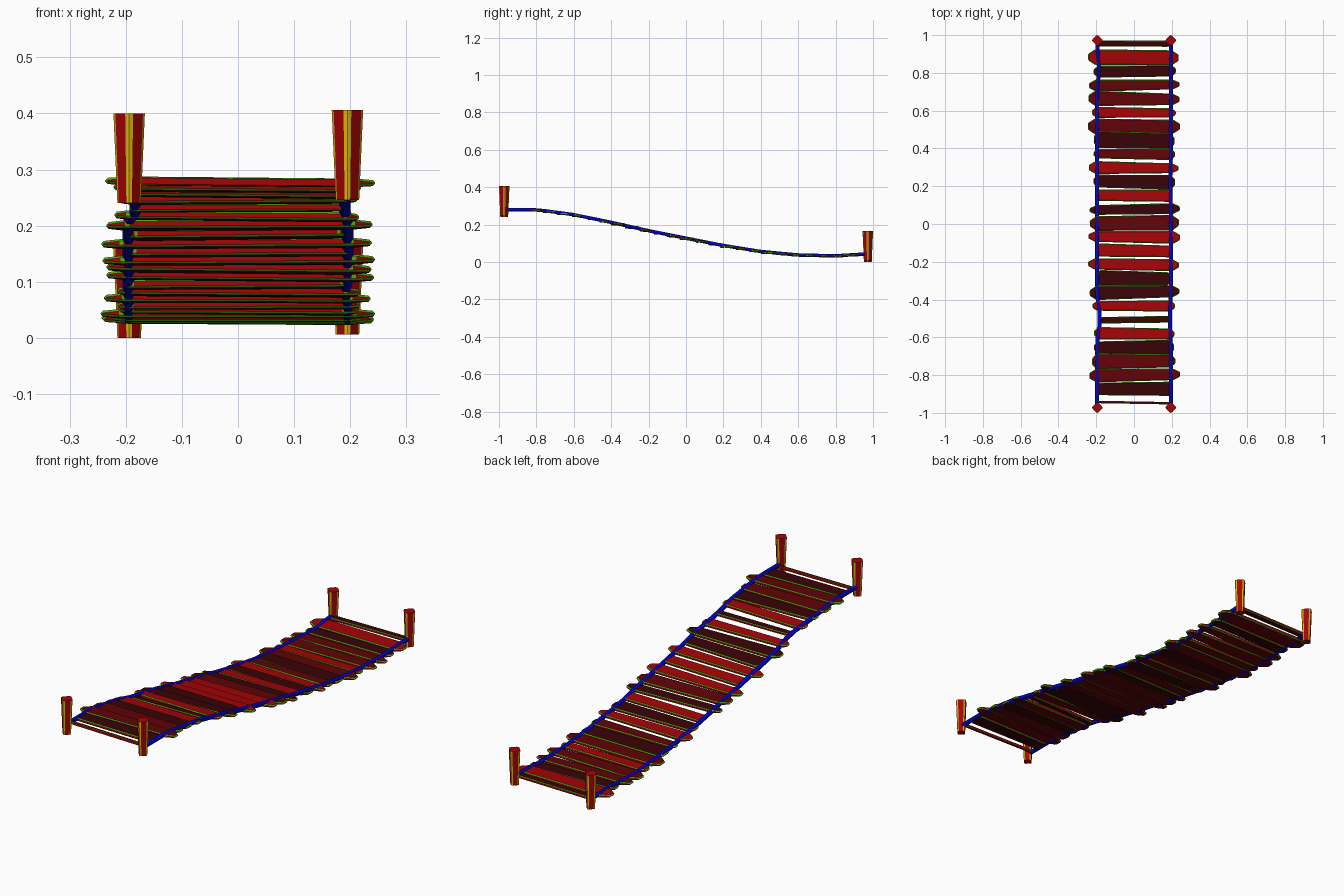
import bpy, bmesh, math, random
from mathutils import Matrix, Vector

random.seed(4)
cube = bpy.data.objects.get("Cube")
if cube:
    bpy.data.objects.remove(cube)


def material(name, r, g, b):
    m = bpy.data.materials.new(name)
    m.use_nodes = True
    m.diffuse_color = (r, g, b, 1)
    m.node_tree.nodes["Principled BSDF"].inputs["Base Color"].default_value = (r, g, b, 1)
    return m


BRIGHT = material("bright red wood", 0.38, 0.001, 0.002)
MID = material("deep red wood", 0.12, 0.001, 0.002)
DARK = material("dark red wood", 0.04, 0.001, 0.002)
GREEN = material("green worn edge", 0.10, 0.42, 0.004)
YELLOW = material("yellow post edge", 0.76, 0.48, 0.004)
BLUE = material("blue rope", 0.001, 0.001, 0.50)
# Top, side and underside colour of each kind of board
TONES = {"B": (BRIGHT, BRIGHT, MID), "M": (MID, BRIGHT, MID), "D": (DARK, BRIGHT, DARK)}

# Height of the sagging deck, sampled at even steps along y
HEIGHTS = [0.278, 0.278, 0.251, 0.21, 0.165, 0.125, 0.086, 0.054, 0.035, 0.031, 0.043]


def deck_height(y):
    t = min(max((y + 1) * 5, 0), 9.999)
    i = int(t)
    return HEIGHTS[i] + (HEIGHTS[i + 1] - HEIGHTS[i]) * (t - i)


def finish(bm, name, mats):
    mesh = bpy.data.meshes.new(name)
    bmesh.ops.recalc_face_normals(bm, faces=bm.faces)
    bm.to_mesh(mesh)
    bm.free()
    for m in mats:
        mesh.materials.append(m)
    obj = bpy.data.objects.new(name, mesh)
    bpy.context.collection.objects.link(obj)
    return obj


def plank(name, y, depth, reach, shoulder, tone, thick=0.016):
    """Board with tapered ends and chamfered, worn edges."""
    def vary(a):
        return random.uniform(-a, a)
    hl = depth / 2 * (1 + vary(0.18))
    hr = depth / 2 * (1 + vary(0.18))
    xl, xr = reach + vary(0.006), reach + vary(0.006)
    s = shoulder
    outline = [(-xl, -hl * 0.4), (s - xl, -hl), (xr - s, -hr), (xr, -hr * 0.4),
               (xr, hr * 0.4), (xr - s, hr), (s - xl, hl), (-xl, hl * 0.4)]
    bm = bmesh.new()
    base = bm.faces.new([bm.verts.new((x, v, -thick / 2)) for x, v in outline])
    top = bmesh.ops.extrude_face_region(bm, geom=[base])["geom"]
    bmesh.ops.translate(bm, vec=(0, 0, thick),
                        verts=[g for g in top if isinstance(g, bmesh.types.BMVert)])
    # Thin the tips
    for v in bm.verts:
        if v.co.x < 0.001 - xl or v.co.x > xr - 0.001:
            v.co.z *= 0.6
    bmesh.ops.recalc_face_normals(bm, faces=bm.faces)
    for f in bm.faces:
        f.material_index = 0 if f.normal.z > 0.5 else 2 if f.normal.z < -0.5 else 1
    bmesh.ops.bevel(bm, geom=list(bm.edges), offset=0.0042, segments=1,
                    affect="EDGES", clamp_overlap=True, material=3)
    obj = finish(bm, name, [*TONES[tone], GREEN])
    slope = math.atan2(deck_height(y + 0.05) - deck_height(y - 0.05), 0.1)
    obj.matrix_world = (Matrix.Translation((0, y, deck_height(y)))
                        @ Matrix.Rotation(slope * 0.35, 4, "X")
                        @ Matrix.Rotation(vary(0.01), 4, "Y")
                        @ Matrix.Rotation(vary(0.02), 4, "Z"))


# Deck boards: tone, end reach (long, medium, short) and depth for each
tones = "DBDMMBMDMBDBDMBBBDDBDBDMMDD"
reaches = "SLMLLMLMMLMSLLLSLSLMSMMMLSS"
ends = {"L": (0.24, 0.036), "M": (0.217, 0.024), "S": (0.198, 0.012)}
depths = {"t": 0.012, "n": 0.037, "m": 0.058, "w": 0.071, "x": 0.086}
sizes = "nwwmwmwxmmwwmwmwwwwmnmwwwwt"
for i, (tone, reach, size) in enumerate(zip(tones, reaches, sizes)):
    plank(f"plank_{i + 1}", 0.955 - 0.0731 * i, depths[size], *ends[reach], tone)


def post(name, x, y, z, height=0.16):
    """Flaring post, turned corner-on, with worn yellow corners."""
    bm = bmesh.new()
    rings = []
    for r, e, h in ((0.021, 0.005, z), (0.028, 0.007, z + height)):
        ring = []
        for k in range(4):
            turn = Matrix.Rotation(k * math.pi / 2, 3, "Z")
            for px, py in ((r - e * 0.5, -e), (r, 0), (r - e * 0.5, e)):
                ring.append(bm.verts.new(turn @ Vector((px, py, 0)) + Vector((x, y, h))))
        rings.append(ring)
    low, high = rings
    for k in range(12):
        n = (k + 1) % 12
        f = bm.faces.new((low[k], low[n], high[n], high[k]))
        f.material_index = 0 if k % 3 == 2 else 1
    bm.faces.new(low[::-1])
    bm.faces.new(high)
    finish(bm, name, [BRIGHT, YELLOW])


post("front_right_post", -0.194, -0.972, 0.24)
post("front_left_post", 0.195, -0.972, 0.246)
post("back_right_post", -0.194, 0.972, 0)
post("back_left_post", 0.195, 0.972, 0.006)


def rope(name, side, bends):
    """Side rope that follows the deck, with small sideways bends."""
    curve = bpy.data.curves.new(name, "CURVE")
    curve.dimensions = "3D"
    curve.bevel_depth = 0.0105
    curve.bevel_resolution = 1
    curve.use_fill_caps = True
    spline = curve.splines.new("POLY")
    count = 28
    spline.points.add(count - 1)
    for i, p in enumerate(spline.points):
        y = -0.965 + 1.93 * i / (count - 1)
        inward = sum(a * math.exp(-((y - c) / 0.07) ** 2) for c, a in bends)
        p.co = (side * (0.195 - inward), y, deck_height(y) + 0.002, 1)
    curve.materials.append(BLUE)
    obj = bpy.data.objects.new(name, curve)
    bpy.context.collection.objects.link(obj)
    bpy.ops.object.select_all(action="DESELECT")
    obj.select_set(True)
    bpy.context.view_layer.objects.active = obj
    bpy.ops.object.convert(target="MESH")
    bpy.ops.object.shade_smooth_by_angle(angle=math.radians(70))


rope("right_rope", -1, [(-0.5, 0.016), (0.82, 0.011)])
rope("left_rope", 1, [(-0.5, 0.006), (0.22, 0.004)])
